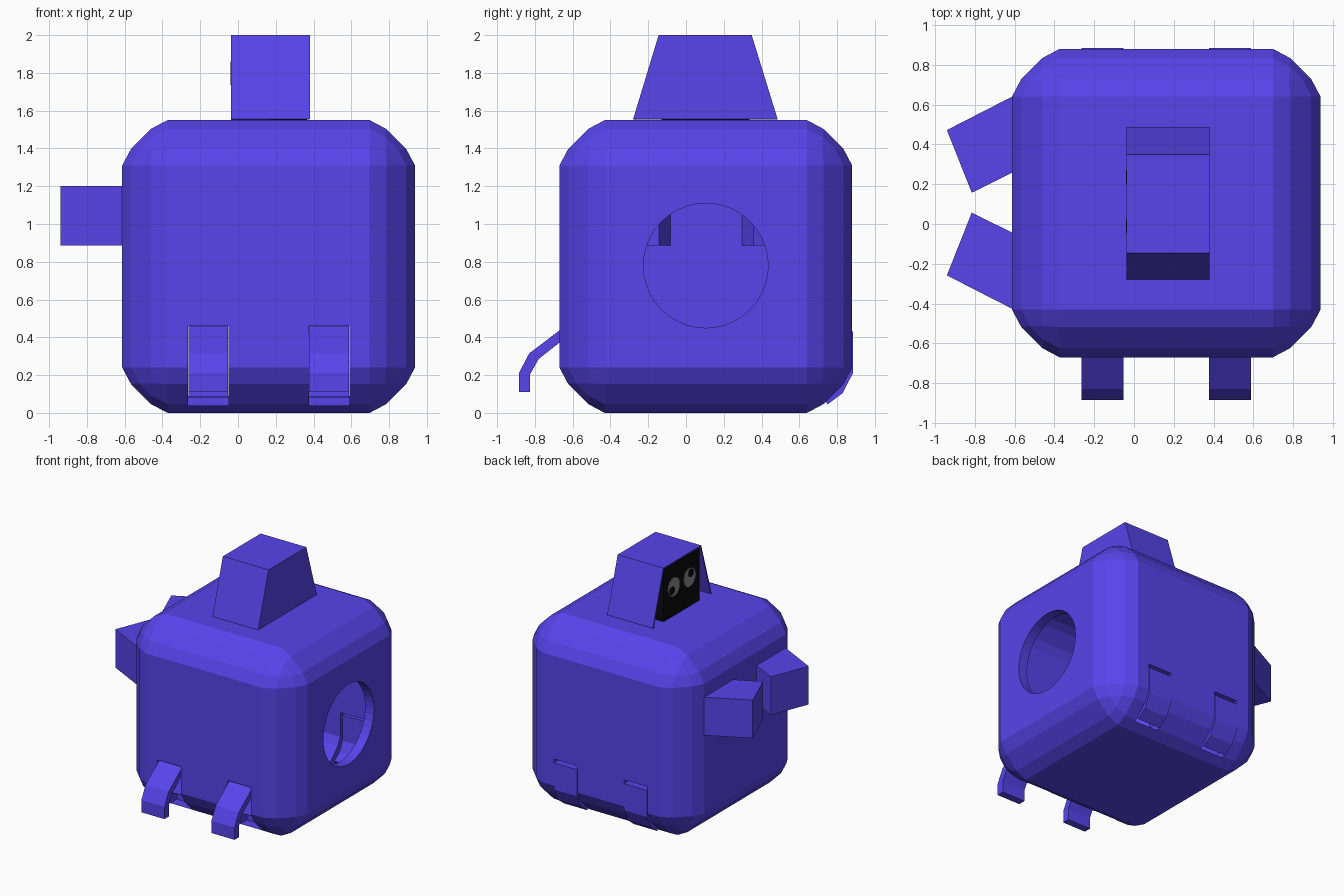
import bpy, bmesh, math
from mathutils import Vector

if "Cube" in bpy.data.objects:
    bpy.data.objects.remove(bpy.data.objects["Cube"])


def material(name, rgb):
    m = bpy.data.materials.new(name)
    m.diffuse_color = (*rgb, 1)
    m.use_nodes = True
    m.node_tree.nodes["Principled BSDF"].inputs["Base Color"].default_value = m.diffuse_color
    return m


BLUE = material("blue", (0.095, 0.058, 0.83))
BLACK = material("black", (0.003, 0.003, 0.003))
GREY = material("eye_grey", (0.25, 0.25, 0.25))


def make(name, bm, mat):
    bmesh.ops.recalc_face_normals(bm, faces=bm.faces)
    me = bpy.data.meshes.new(name)
    bm.to_mesh(me)
    bm.free()
    ob = bpy.data.objects.new(name, me)
    bpy.context.collection.objects.link(ob)
    if mat:
        me.materials.append(mat)
    return ob


def prism_bm(pts, vec):
    """Extrude a closed outline of 3D points along vec."""
    bm = bmesh.new()
    f = bm.faces.new([bm.verts.new(p) for p in pts])
    r = bmesh.ops.extrude_face_region(bm, geom=[f], use_keep_orig=True)
    bmesh.ops.translate(bm, vec=vec, verts=[v for v in r["geom"] if isinstance(v, bmesh.types.BMVert)])
    return bm


def box(name, lo, hi, mat):
    pts = [(lo[0], lo[1], lo[2]), (hi[0], lo[1], lo[2]), (hi[0], hi[1], lo[2]), (lo[0], hi[1], lo[2])]
    return make(name, prism_bm(pts, (0, 0, hi[2] - lo[2])), mat)


def disc(name, center, radius, depth, mat, sides=24):
    bm = bmesh.new()
    bmesh.ops.create_cone(bm, cap_ends=True, segments=sides, radius1=radius, radius2=radius, depth=depth)
    for v in bm.verts:
        v.co = Vector((v.co.z, v.co.x, v.co.y)) + Vector(center)
    return make(name, bm, mat)


# body: hollow rounded cube
C, H, R = Vector((0.162, 0.105, 0.775)), 0.775, 0.24
bm = bmesh.new()
bmesh.ops.create_cube(bm, size=2 * H)
bmesh.ops.bevel(bm, geom=bm.edges[:], offset=R, segments=3, profile=0.5, affect='EDGES')
for v in bm.verts:
    for i in range(3):
        o = H - abs(v.co[i])
        if 0 < o < R:
            v.co[i] = math.copysign(H - o - 2.2 * o * (R - o), v.co[i])
    v.co += C
body = make("body", bm, BLUE)
shell = body.modifiers.new("shell", 'SOLIDIFY')
shell.thickness, shell.offset = 0.08, -1
shell.use_even_offset = True

# openings: round side hole and four leg slots
LEG_X = [(-0.265, -0.05), (0.375, 0.59)]
cutters = [disc("side_hole_cutter", (0.93, 0.105, 0.78), 0.33, 0.4, None, 40)]
for x0, x1 in LEG_X:
    cutters.append(box("front_slot_cutter", (x0, -0.9, 0.04), (x1, -0.42, 0.46), None))
    cutters.append(box("back_slot_cutter", (x0, 0.64, 0.04), (x1, 1.1, 0.46), None))
for c in cutters:
    c.hide_render = True
    c.hide_viewport = True
    b = body.modifiers.new("cut", 'BOOLEAN')
    b.operation, b.solver, b.object = 'DIFFERENCE', 'EXACT', c

# legs: bent strips, front pair swung out, back pair tucked in
FRONT = [(-0.60, 0.49), (-0.83, 0.315), (-0.885, 0.21), (-0.885, 0.11),
         (-0.825, 0.11), (-0.825, 0.205), (-0.78, 0.285), (-0.565, 0.455)]
BACK = [(0.883, 0.43), (0.883, 0.21), (0.83, 0.105), (0.75, 0.045),
        (0.72, 0.09), (0.785, 0.14), (0.825, 0.22), (0.825, 0.43)]
for x0, x1 in LEG_X:
    for name, prof in (("front_leg", FRONT), ("back_leg", BACK)):
        make(name, prism_bm([(x0 + 0.002, y, z) for y, z in prof], (x1 - x0 - 0.004, 0, 0)), BLUE)

# arms: slanted blocks passing through the left wall
for name, s in (("arm_back", 1), ("arm_front", -1)):
    outline = [(-0.94, 0.365), (-0.815, 0.05), (-0.41, 0.25), (-0.53, 0.575)]
    make(name, prism_bm([(x, 0.107 + s * y, 0.885) for x, y in outline], (0, 0, 0.315)), BLUE)

# hood: trapezoid shell open at the face side and bottom
trap = [(-0.28, 1.555), (0.485, 1.555), (0.348, 2.0), (-0.145, 2.0)]
bm = prism_bm([(-0.037, y, z) for y, z in trap], (0.417, 0, 0))
bmesh.ops.recalc_face_normals(bm, faces=bm.faces)
openf = [f for f in bm.faces if f.normal.x < -0.9 or f.normal.z < -0.9]
bmesh.ops.delete(bm, geom=openf, context='FACES_ONLY')
bm.normal_update()
me = bpy.data.meshes.new("hood")
bm.to_mesh(me)
bm.free()
me.materials.append(BLUE)
hood = bpy.data.objects.new("hood", me)
bpy.context.collection.objects.link(hood)
m = hood.modifiers.new("sheet", 'SOLIDIFY')
m.thickness, m.offset = 0.012, -1

# dark head block inside the hood, with two eyes
box("head_block", (-0.03, -0.13, 1.545), (0.366, 0.335, 1.985), BLACK)
for name, y, py, pz in (("eye_back", 0.205, 0.03, -0.02), ("eye_front", 0.0, -0.012, 0.035)):
    disc(name, (-0.031, y, 1.79), 0.077, 0.012, GREY)
    disc(name + "_pupil", (-0.036, y + py, 1.79 + pz), 0.034, 0.008, BLACK, 16)
